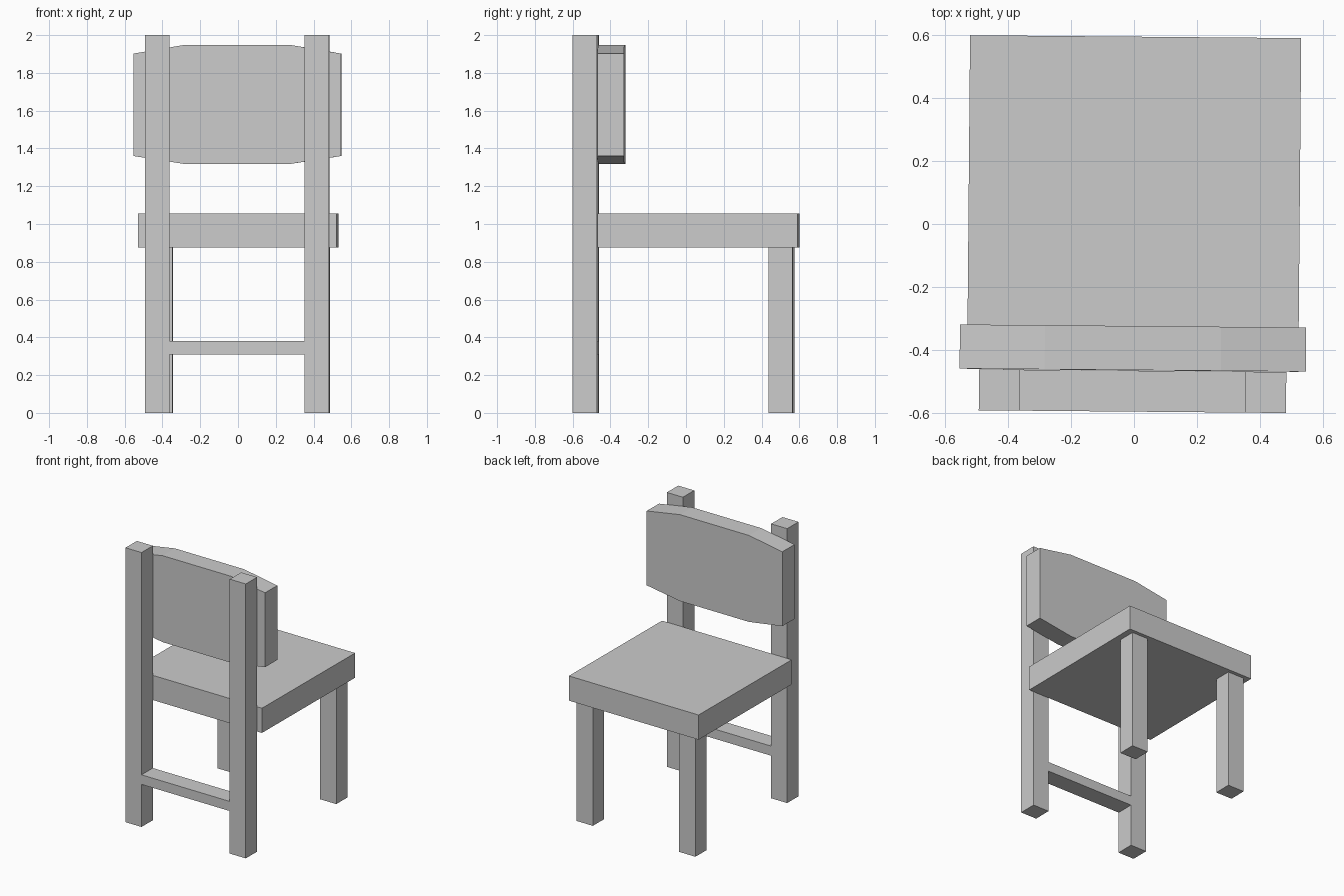
import bpy, bmesh
from math import radians

if "Cube" in bpy.data.objects:
    bpy.data.objects.remove(bpy.data.objects["Cube"])

TURN = radians(-0.5)  # the whole chair sits very slightly turned


def prism(name, profile, y0, y1):
    """Extrude an x-z outline from y0 to y1."""
    bm = bmesh.new()
    face = bm.faces.new([bm.verts.new((x, y0, z)) for x, z in profile])
    ext = bmesh.ops.extrude_face_region(bm, geom=[face])
    verts = [v for v in ext["geom"] if isinstance(v, bmesh.types.BMVert)]
    bmesh.ops.translate(bm, verts=verts, vec=(0, y1 - y0, 0))
    bmesh.ops.recalc_face_normals(bm, faces=bm.faces)
    mesh = bpy.data.meshes.new(name)
    bm.to_mesh(mesh)
    bm.free()
    obj = bpy.data.objects.new(name, mesh)
    obj.rotation_euler.z = TURN
    bpy.context.collection.objects.link(obj)
    return obj


def box(name, x0, x1, y0, y1, z0, z1):
    return prism(name, [(x0, z0), (x1, z0), (x1, z1), (x0, z1)], y0, y1)


# Seat slab
box("seat", -0.526, 0.526, -0.465, 0.595, 0.875, 1.055)

# Tall rear posts and short legs, one pair each
for side, s in (("left", -1), ("right", 1)):
    xs = sorted((s * 0.358, s * 0.488))
    box(f"{side}_back_post", *xs, -0.596, -0.466, 0, 2)
    xs = sorted((s * 0.35, s * 0.482))
    box(f"{side}_seat_leg", *xs, 0.442, 0.569, 0, 0.875)

# Rung between the rear posts
box("rung", -0.358, 0.358, -0.596, -0.466, 0.31, 0.38)

# Backrest panel with clipped corners
half = [(0.28, 1.318), (0.55, 1.36), (0.55, 1.902), (0.28, 1.948)]
prism("backrest", half + [(-x, z) for x, z in reversed(half)], -0.464, -0.324)
